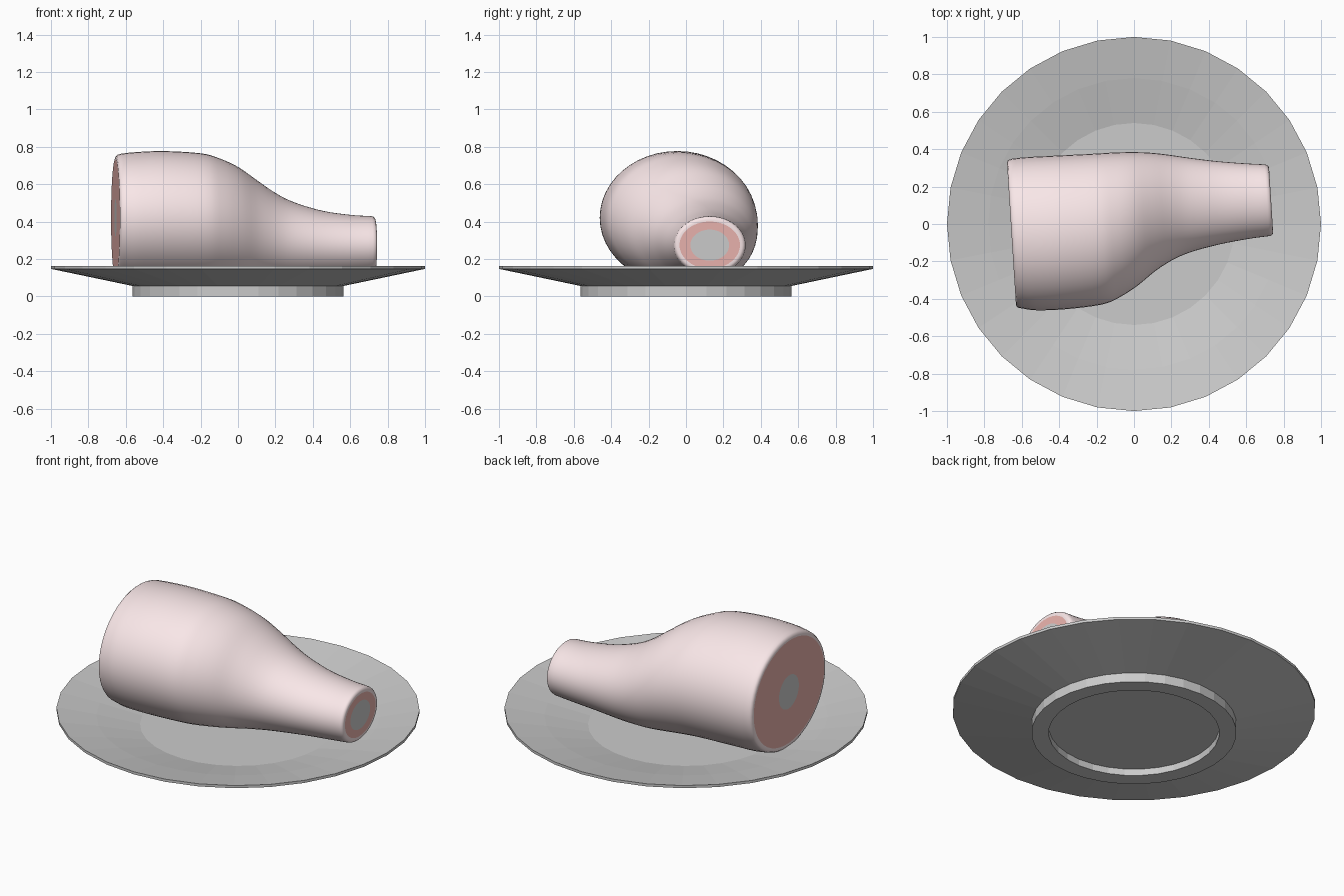
import bpy, bmesh
from math import sin, cos, pi, radians
from mathutils import Vector

if "Cube" in bpy.data.objects:
    bpy.data.objects.remove(bpy.data.objects["Cube"])

TILT = radians(3.6)


def material(name, rgb):
    m = bpy.data.materials.new(name)
    m.diffuse_color = (*rgb, 1)
    m.use_nodes = True
    m.node_tree.nodes["Principled BSDF"].inputs["Base Color"].default_value = m.diffuse_color
    return m


def finish(name, bm, mat=None, smooth=False):
    me = bpy.data.meshes.new(name)
    bm.to_mesh(me)
    bm.free()
    ob = bpy.data.objects.new(name, me)
    bpy.context.collection.objects.link(ob)
    if mat:
        me.materials.append(mat)
    for p in me.polygons:
        p.use_smooth = smooth
    return ob


def ring(bm, s, n=48):
    # s = (x, y min, y max, z min, z max) of one elliptical slice
    x, y0, y1, z0, z1 = s
    cy, ry, cz, rz = (y0 + y1) / 2, (y1 - y0) / 2, (z0 + z1) / 2, (z1 - z0) / 2
    out = []
    for k in range(n):
        t = 2 * pi * k / n
        u = ry * cos(t)
        out.append(bm.verts.new((x - u * sin(TILT), cy + u * cos(TILT), cz + rz * sin(t))))
    return out


def loft(name, slices, mat=None, smooth=False):
    bm = bmesh.new()
    rings = [ring(bm, s) for s in slices]
    n = len(rings[0])
    for a, b in zip(rings, rings[1:]):
        for j in range(n):
            k = (j + 1) % n
            bm.faces.new((a[j], a[k], b[k], b[j]))
    return finish(name, bm, mat, smooth)


def disc(name, s, flip):
    bm = bmesh.new()
    r = ring(bm, s)
    bm.faces.new(r[::-1] if flip else r)
    return finish(name, bm)


def spline(pts, steps=4):
    # Catmull-Rom through the slices
    p = [Vector(q) for q in pts]
    p = [2 * p[0] - p[1]] + p + [2 * p[-1] - p[-2]]
    out = []
    for a, b, c, d in zip(p, p[1:], p[2:], p[3:]):
        for i in range(steps):
            t = i / steps
            out.append(0.5 * (2 * b + (c - a) * t + (2 * a - 5 * b + 4 * c - d) * t * t
                              + (3 * b - a - 3 * c + d) * t ** 3))
    return out + [p[-2]]


def inset(s, ry, rz, x=None):
    # ellipse with the same centre and new radii
    cy, cz = (s[1] + s[2]) / 2, (s[3] + s[4]) / 2
    return (s[0] if x is None else x, cy - ry, cy + ry, cz - rz, cz + rz)


# Plate: closed profile spun in 32 flat-sided steps
profile = [(0, .068), (.54, .068), (.78, .122), (1, .163), (1, .147), (.565, .056),
           (.565, 0), (.47, 0), (.47, .04), (0, .04)]
bm = bmesh.new()
vs = [bm.verts.new((r, 0, z)) for r, z in profile]
es = [bm.edges.new(e) for e in zip(vs, vs[1:])]
bmesh.ops.spin(bm, geom=vs + es, cent=(0, 0, 0), axis=(0, 0, 1), angle=2 * pi, steps=32)
bmesh.ops.remove_doubles(bm, verts=bm.verts, dist=1e-4)
bmesh.ops.recalc_face_normals(bm, faces=bm.faces)
finish("plate", bm)

# Ham skin: slices from the thick end to the shank
skin = material("skin_pink", (.95, .80, .81))
meat = material("meat_red", (.82, .45, .42))
body = spline([
    (-.625, -.452, .350, .080, .763),
    (-.55, -.462, .358, .070, .771),
    (-.40, -.457, .366, .067, .777),
    (-.20, -.432, .376, .067, .765),
    (-.10, -.392, .382, .067, .738),
    (0, -.328, .385, .067, .692),
    (.10, -.248, .382, .070, .622),
    (.20, -.187, .371, .077, .553),
    (.30, -.147, .356, .085, .503),
    (.45, -.108, .337, .098, .458),
    (.60, -.080, .325, .108, .436),
    (.71, -.065, .319, .117, .429)])
c0, c1 = (-.655, -.432, .326, .104, .738), (.733, -.046, .300, .137, .411)
red0, red1 = inset(c0, .372, .31), inset(c1, .162, .126)
rim0 = [red0, c0, (-.651, -.443, .339, .090, .751), (-.642, -.449, .345, .084, .758)]
rim1 = [(.722, -.062, .316, .121, .427), (.730, -.055, .309, .129, .420), c1, red1]
loft("ham_skin", rim0 + body + rim1, skin, True)

# Cut faces: red meat rings around flush grey bones
bone0, bone1 = inset(c0, .105, .10), inset(c1, .104, .083)
loft("thick_end_meat", [bone0, red0], meat)
loft("shank_end_meat", [red1, bone1], meat)
disc("thick_end_bone", bone0, True)
disc("shank_end_bone", bone1, False)
